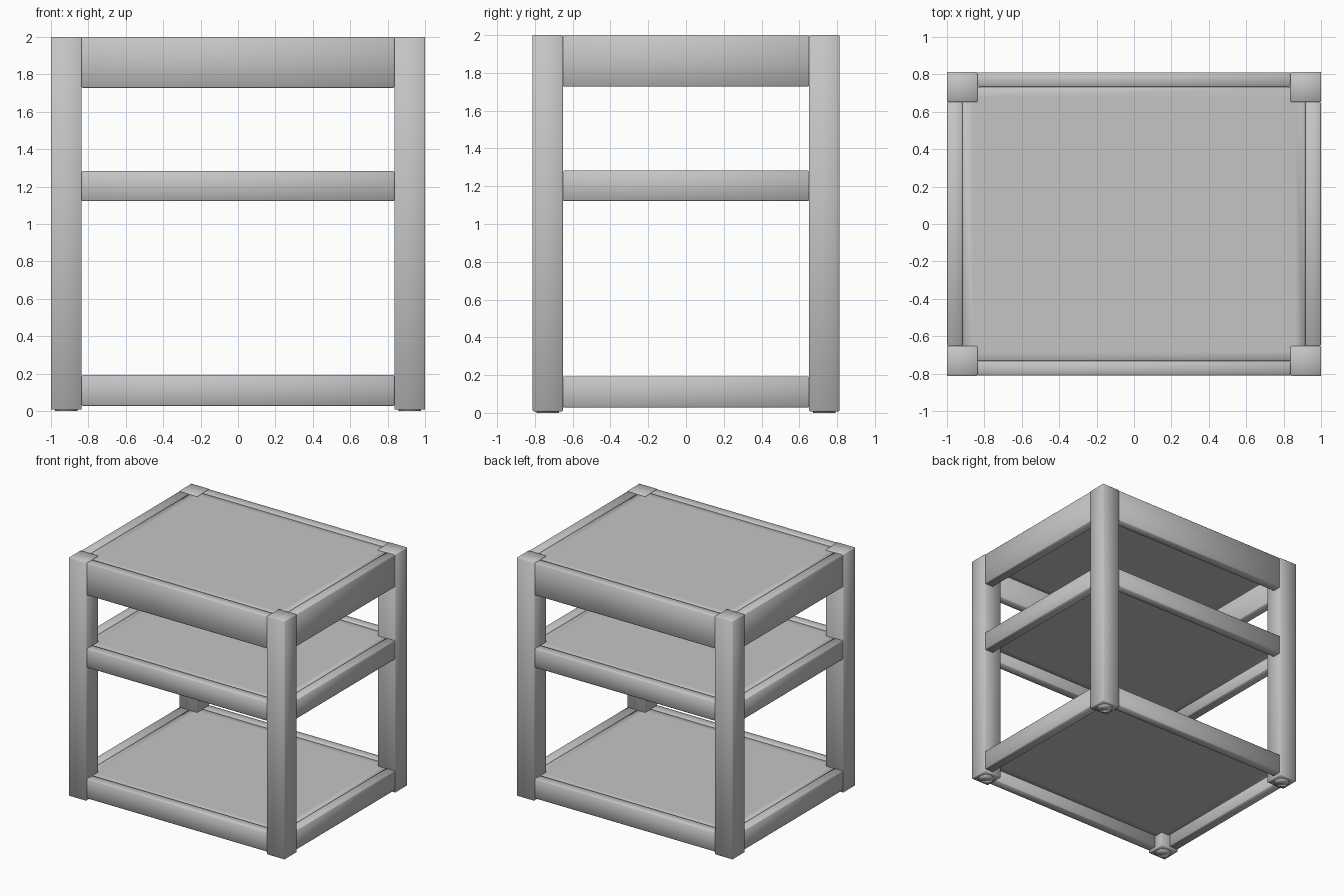
import bpy, bmesh

if "Cube" in bpy.data.objects:
    bpy.data.objects.remove(bpy.data.objects["Cube"])

grey = bpy.data.materials.new("grey")
grey.diffuse_color = (0.56, 0.56, 0.56, 1)
grey.use_nodes = True
grey.node_tree.nodes["Principled BSDF"].inputs["Base Color"].default_value = grey.diffuse_color


def finish(name, bm):
    for f in bm.faces:
        f.smooth = True
    mesh = bpy.data.meshes.new(name)
    bm.to_mesh(mesh)
    bm.free()
    mesh.materials.append(grey)
    obj = bpy.data.objects.new(name, mesh)
    bpy.context.collection.objects.link(obj)
    return obj


def box(name, lo, hi, bevel=0.006, border=0):
    """Softened box from two corners; border adds a loop on its flat sides."""
    bm = bmesh.new()
    bmesh.ops.create_cube(bm, size=1)
    for v in bm.verts:
        v.co = [a + (b - a) * (c + 0.5) for a, b, c in zip(lo, hi, v.co)]
    bmesh.ops.bevel(bm, geom=bm.edges[:], offset=bevel, segments=1,
                    affect='EDGES', profile=0.5)
    if border:
        flat = [f for f in bm.faces if abs(f.normal.z) > 0.99]
        bmesh.ops.inset_individual(bm, faces=flat, thickness=border)
    return finish(name, bm)


X, Y = 1.0, 0.812          # outer half sizes
PX, PY = 0.835, 0.652      # inner faces of the posts
RX, RY = 0.915, 0.732      # inner faces of the rails
PANEL = 0.06               # shelf panel thickness

# Corner posts with round foot pads
for sx, sx_name in ((-1, "left"), (1, "right")):
    for sy, sy_name in ((-1, "front"), (1, "back")):
        x0, x1 = sorted((sx * PX, sx * X))
        y0, y1 = sorted((sy * PY, sy * Y))
        box(f"{sy_name}_{sx_name}_post", (x0, y0, 0.008), (x1, y1, 2.0), 0.004)
        bm = bmesh.new()
        bmesh.ops.create_cone(bm, cap_ends=True, segments=24, radius1=0.06,
                              radius2=0.06, depth=0.02)
        bmesh.ops.translate(bm, verts=bm.verts,
                            vec=((x0 + x1) / 2, (y0 + y1) / 2, 0.01))
        finish(f"{sy_name}_{sx_name}_foot", bm)

# Three levels, each a ring of rails around a thin shelf panel
for level, z0, z1 in (("bottom", 0.028, 0.193), ("middle", 1.122, 1.282),
                      ("top", 1.727, 1.998)):
    for s, name in ((-1, "front"), (1, "back")):
        y0, y1 = sorted((s * RY, s * (Y - 0.002)))
        box(f"{level}_{name}_rail", (-PX - 0.001, y0, z0), (PX + 0.001, y1, z1))
    for s, name in ((-1, "left"), (1, "right")):
        x0, x1 = sorted((s * RX, s * (X - 0.002)))
        box(f"{level}_{name}_rail", (x0, -PY - 0.001, z0), (x1, PY + 0.001, z1))
    box(f"{level}_shelf", (-RX, -RY, z1 - 0.005 - PANEL), (RX, RY, z1 - 0.005),
        border=0.07)
